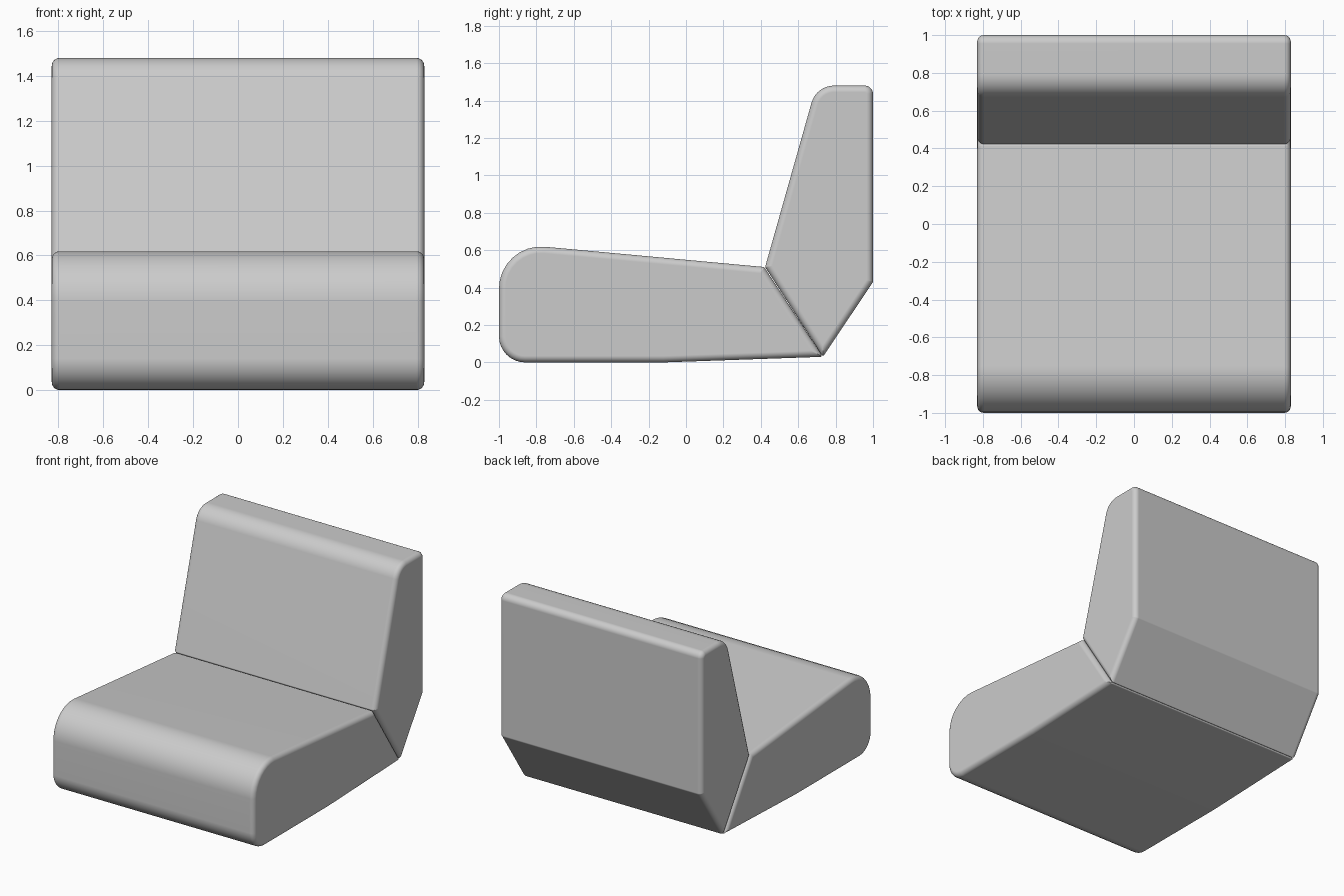
import bpy, bmesh
from math import sin, cos, tan, pi
from mathutils import Vector

if "Cube" in bpy.data.objects:
    bpy.data.objects.remove(bpy.data.objects["Cube"])

HALF_W, EDGE = 0.83, 0.035   # half width, rounding of the side edges
ARC, STEPS = 8, 6            # segments per profile corner / per side edge


def outline(corners, d):
    """Counter-clockwise (y, z, radius) profile inset by d, corners filleted."""
    pts = [Vector(c[:2]) for c in corners]
    n = len(pts)
    dirs = [(pts[(i + 1) % n] - pts[i]).normalized() for i in range(n)]
    out = []
    for i in range(n):
        a, b = dirs[i - 1], dirs[i]
        na, nb = Vector((-a.y, a.x)), Vector((-b.y, b.x))
        turn = a.angle(b)
        p = pts[i] + (na + nb) * (d / (1 + na.dot(nb)))
        r = max(corners[i][2] - d, 0.002)
        start = p - a * (r * tan(turn / 2))
        centre = start + na * r
        for k in range(ARC + 1):
            t = turn * k / ARC
            out.append(centre + (a * sin(t) - na * cos(t)) * r)
    return out


def cushion(name, corners):
    """Loft the profile across x with rounded side edges."""
    side = []
    for k in range(STEPS + 1):
        t = pi / 2 * k / STEPS
        side.append((HALF_W - EDGE * (1 - sin(t)), EDGE * (1 - cos(t))))
    sections = [(-x, d) for x, d in reversed(side)] + side
    bm = bmesh.new()
    rings = [[bm.verts.new((x, p.x, p.y)) for p in outline(corners, d)]
             for x, d in sections]
    n = len(rings[0])
    for r0, r1 in zip(rings, rings[1:]):
        for i in range(n):
            j = (i + 1) % n
            bm.faces.new((r0[i], r0[j], r1[j], r1[i]))
    bm.faces.new(rings[0])
    bm.faces.new(rings[-1])
    bmesh.ops.recalc_face_normals(bm, faces=bm.faces[:])
    mesh = bpy.data.meshes.new(name)
    bm.to_mesh(mesh)
    bm.free()
    ob = bpy.data.objects.new(name, mesh)
    bpy.context.collection.objects.link(ob)
    bpy.ops.object.select_all(action='DESELECT')
    ob.select_set(True)
    bpy.context.view_layer.objects.active = ob
    bpy.ops.object.shade_smooth_by_angle(angle=pi / 6)
    # keep the broad faces flat-looking
    wn = ob.modifiers.new("weighted_normals", 'WEIGHTED_NORMAL')
    wn.keep_sharp = True


# Seat: rounded front, top sloping down to the backrest seam
cushion("seat_cushion", [
    (-1, 0, 0.14), (-0.12, 0, 0.02), (0.732, 0.03, 0.008),
    (0.418, 0.51, 0.012), (-1, 0.641, 0.225)])

# Backrest: leaning front, upright back, wedge foot meeting the seat
cushion("backrest_cushion", [
    (0.732, 0.03, 0.008), (1, 0.43, 0.02), (1, 1.48, 0.045),
    (0.697, 1.48, 0.125), (0.423, 0.51, 0.012)])
